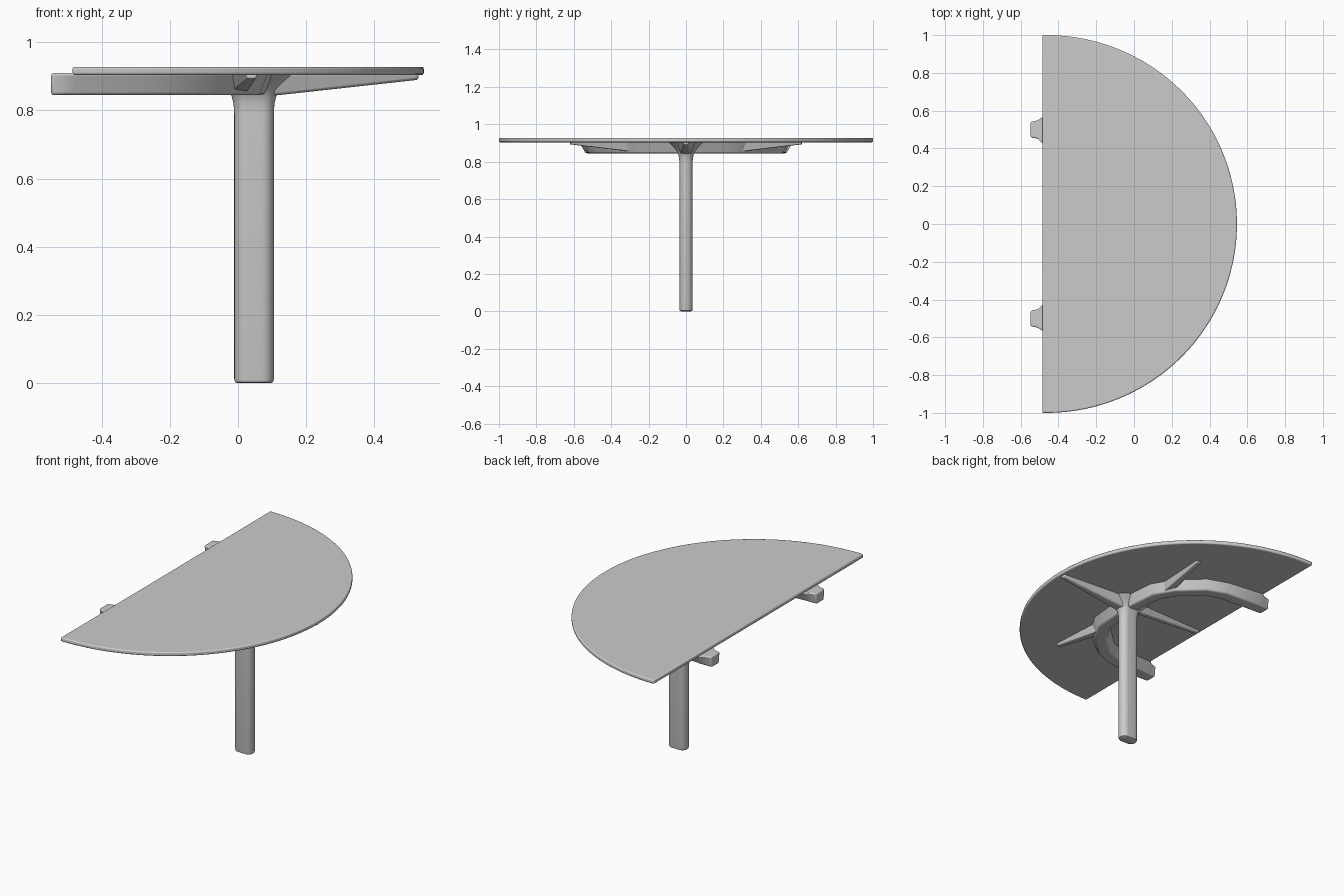
import bpy, bmesh, math

cube = bpy.data.objects.get("Cube")
if cube:
    bpy.data.objects.remove(cube, do_unlink=True)

GREY = (0.6, 0.6, 0.6, 1.0)
mat = bpy.data.materials.new("plain grey")
mat.use_nodes = True
mat.diffuse_color = GREY
mat.node_tree.nodes["Principled BSDF"].inputs["Base Color"].default_value = GREY

UNDER = 0.91  # height where the supports meet the tabletop


def loft(name, rings, bevel=0.0):
    """Skin a list of equal closed rings and cap both ends."""
    bm = bmesh.new()
    loops = [[bm.verts.new(p) for p in ring] for ring in rings]
    n = len(loops[0])
    for a, b in zip(loops, loops[1:]):
        for i in range(n):
            j = (i + 1) % n
            bm.faces.new((a[i], a[j], b[j], b[i]))
    bm.faces.new(loops[0])
    bm.faces.new(loops[-1])
    bmesh.ops.recalc_face_normals(bm, faces=bm.faces)
    mesh = bpy.data.meshes.new(name)
    bm.to_mesh(mesh)
    bm.free()
    mesh.materials.append(mat)
    obj = bpy.data.objects.new(name, mesh)
    bpy.context.collection.objects.link(obj)
    if bevel:
        mod = obj.modifiers.new("soft edges", "BEVEL")
        mod.width = bevel
        mod.segments = 3
        mod.limit_method = "ANGLE"
        mod.angle_limit = math.radians(40)
    bpy.ops.object.select_all(action="DESELECT")
    obj.select_set(True)
    bpy.context.view_layer.objects.active = obj
    bpy.ops.object.shade_smooth_by_angle(angle=math.radians(35))
    return obj


def rib(name, path, bevel=0.008):
    """Tapered beam; path holds x, y, bottom height, bottom and top half width."""
    rings = []
    for i, (x, y, z, low, high) in enumerate(path):
        before, after = path[max(i - 1, 0)], path[min(i + 1, len(path) - 1)]
        dx, dy = after[0] - before[0], after[1] - before[1]
        length = math.hypot(dx, dy)
        nx, ny = -dy / length, dx / length
        rings.append([(x + nx * w, y + ny * w, h) for w, h in
                      ((-high, UNDER), (-low, z), (low, z), (high, UNDER))])
    return loft(name, rings, bevel)


# Half-round tabletop
outline = [(-0.485, -1.0)]
for i in range(97):
    a = math.pi * (i / 96 - 0.5)
    outline.append((-0.465 + 1.01 * math.cos(a), math.sin(a)))
outline.append((-0.485, 1.0))
loft("tabletop", [[(x, y, z) for x, y in outline] for z in (0.904, 0.928)], 0.007)


# Flat oval leg, flaring into the underside
def oval(radius, z, steps=16):
    ring = []
    for side in (1, -1):
        for i in range(steps + 1):
            a = math.pi * (i / steps - 0.5)
            ring.append((0.047 + side * (0.023 + radius * math.cos(a)),
                         side * radius * math.sin(a), z))
    return ring


profile = [(0.026, 0.0), (0.033, 0.004), (0.035, 0.012), (0.035, 0.79),
           (0.037, 0.82), (0.042, 0.84), (0.052, 0.86), (0.07, 0.88), (0.1, 0.907)]
loft("leg", [oval(r, z) for r, z in profile])

# Straight ribs to the curved edge and the straight edge
rib("front_edge_rib", [(0.05, 0, 0.84, 0.03, 0.06), (0.12, 0, 0.845, 0.028, 0.05),
                       (0.53, 0, 0.89, 0.012, 0.02)])
rib("straight_edge_rib", [(0.05, 0, 0.86, 0.015, 0.04), (-0.47, 0, 0.893, 0.01, 0.025)], 0.004)

# Curved arms ending in brackets, with a short outer rib at each bend
for label, s in (("back", 1), ("front", -1)):
    rib(label + "_arm", [(0.05, 0, 0.845, 0.03, 0.06), (0.03, s * 0.23, 0.845, 0.033, 0.06),
                         (-0.03, s * 0.33, 0.845, 0.033, 0.06),
                         (-0.16, s * 0.45, 0.845, 0.033, 0.06),
                         (-0.26, s * 0.485, 0.845, 0.035, 0.06),
                         (-0.48, s * 0.5, 0.845, 0.036, 0.075),
                         (-0.51, s * 0.5, 0.845, 0.036, 0.05),
                         (-0.548, s * 0.5, 0.845, 0.034, 0.042)])
    rib(label + "_outer_rib", [(0.0, s * 0.26, 0.85, 0.025, 0.04),
                               (0.04, s * 0.62, 0.893, 0.012, 0.02)], 0.004)
